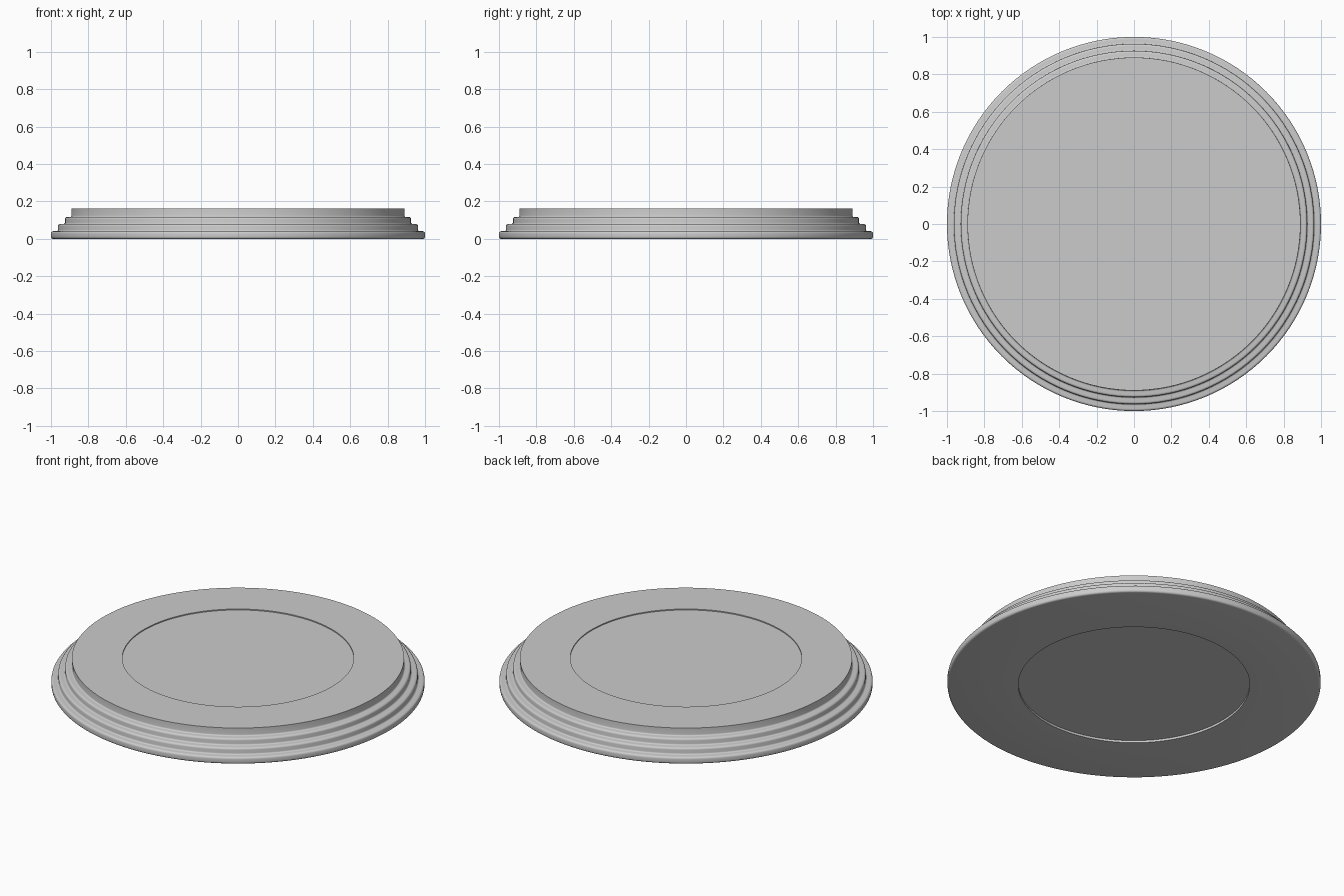
import bpy, bmesh, math

if "Cube" in bpy.data.objects:
    bpy.data.objects.remove(bpy.data.objects["Cube"])

SEGS = 128


def arc(cx, cz, r, a0, a1, n=4):
    """Points of a small rounded corner, angles in degrees."""
    return [(cx + r * math.cos(math.radians(a0 + (a1 - a0) * i / n)),
             cz + r * math.sin(math.radians(a0 + (a1 - a0) * i / n)))
            for i in range(n + 1)]


def lathe(name, profile, closed):
    bm = bmesh.new()
    rings = []
    for r, z in profile:
        rings.append([bm.verts.new((r * math.cos(2 * math.pi * i / SEGS),
                                    r * math.sin(2 * math.pi * i / SEGS), z))
                      for i in range(SEGS)])
    pairs = list(zip(rings, rings[1:]))
    if closed:
        pairs.append((rings[-1], rings[0]))
    else:
        bm.faces.new(rings[0])
        bm.faces.new(rings[-1])
    for a, b in pairs:
        for i in range(SEGS):
            j = (i + 1) % SEGS
            bm.faces.new((a[i], a[j], b[j], b[i]))
    bmesh.ops.recalc_face_normals(bm, faces=bm.faces)
    mesh = bpy.data.meshes.new(name)
    bm.to_mesh(mesh)
    bm.free()
    obj = bpy.data.objects.new(name, mesh)
    bpy.context.collection.objects.link(obj)
    bpy.ops.object.select_all(action='DESELECT')
    obj.select_set(True)
    bpy.context.view_layer.objects.active = obj
    bpy.ops.object.shade_smooth_by_angle(angle=math.radians(35))
    return obj


# Stepped outer ring: rounded foot, three rounded ledges, crisp top rim
INNER, TOP, F = 0.62, 0.163, 0.012
profile = [(INNER, 0.0)] + arc(1.0 - F, F, F, -90, 0)
steps = [(1.0, 0.041), (0.963, 0.079), (0.926, 0.117)]
for k, (r, z) in enumerate(steps):
    profile += arc(r - F, z - F, F, 0, 90)
    next_r = steps[k + 1][0] if k < 2 else 0.89
    profile += arc(next_r + 0.008, z + 0.008, 0.008, 270, 180)
profile += [(0.89, TOP), (INNER, TOP)]
lathe("stepped_ring", profile, True)

# Centre plate, set slightly below the ring on both sides
lathe("centre_plate", [(INNER, 0.013), (INNER, TOP - 0.006)], False)
